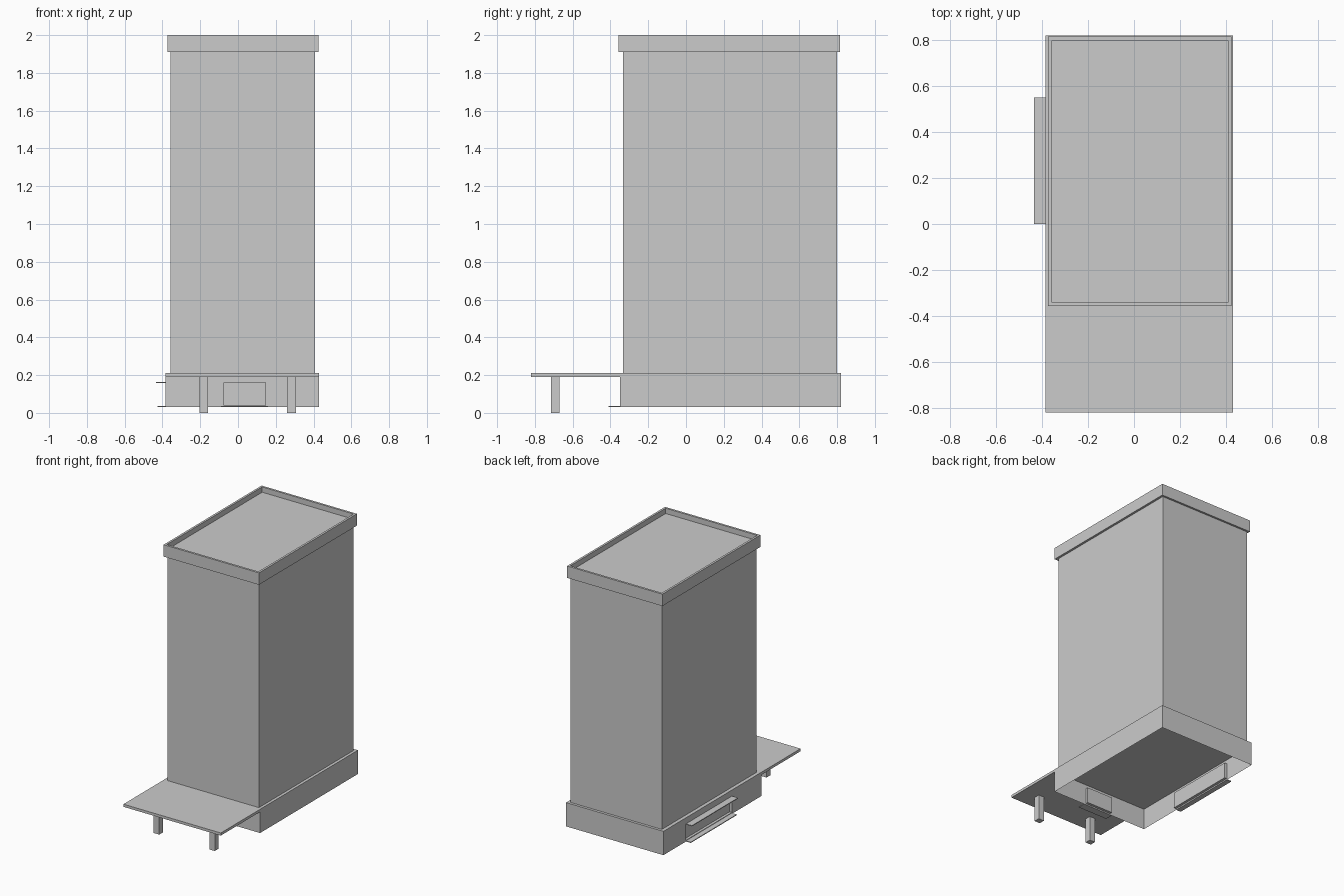
import bpy
import bmesh
from mathutils import Vector

if "Cube" in bpy.data.objects:
    bpy.data.objects.remove(bpy.data.objects["Cube"], do_unlink=True)

# Single flat grey
grey = bpy.data.materials.new("plain grey")
grey.use_nodes = True
colour = (0.6, 0.6, 0.6, 1)
grey.diffuse_color = colour
grey.node_tree.nodes["Principled BSDF"].inputs["Base Color"].default_value = colour


def box_bmesh(low, high):
    low, high = Vector(low), Vector(high)
    bm = bmesh.new()
    bmesh.ops.create_cube(bm, size=1)
    for v in bm.verts:
        v.co = [(a + b) / 2 + c * (b - a) for a, b, c in zip(low, high, v.co)]
    bm.normal_update()
    return bm


def finish(name, bm):
    mesh = bpy.data.meshes.new(name)
    bm.to_mesh(mesh)
    bm.free()
    mesh.materials.append(grey)
    obj = bpy.data.objects.new(name, mesh)
    bpy.context.collection.objects.link(obj)
    return obj


def box(name, low, high):
    return finish(name, box_bmesh(low, high))


def face_towards(bm, direction):
    return [f for f in bm.faces if f.normal.dot(Vector(direction)) > 0.9]


def recess(bm, direction, axis, start, end, bottom, top, depth):
    """Cut a rectangular opening into one wall and push it inwards."""
    for along, value in ((axis, start), (axis, end), (2, bottom), (2, top)):
        normal, point = Vector(), Vector()
        normal[along], point[along] = 1, value
        faces = face_towards(bm, direction)
        geom = set(faces)
        for f in faces:
            geom.update(f.edges)
            geom.update(f.verts)
        bmesh.ops.bisect_plane(bm, geom=list(geom), plane_co=point, plane_no=normal)
        bm.normal_update()
    for f in face_towards(bm, direction):
        c = f.calc_center_median()
        if start < c[axis] < end and bottom < c.z < top:
            new = bmesh.ops.extrude_discrete_faces(bm, faces=[f])["faces"][0]
            bmesh.ops.translate(bm, verts=new.verts, vec=-depth * Vector(direction))
            break
    bm.normal_update()


# Ground floor, hollow and open underneath, with two recessed entrances
bm = box_bmesh((-0.385, -0.35, 0.03), (0.43, 0.82, 0.19))
bmesh.ops.delete(bm, geom=face_towards(bm, (0, 0, -1)), context='FACES_ONLY')
recess(bm, (0, -1, 0), 0, -0.075, 0.145, 0.04, 0.16, 0.02)
recess(bm, (-1, 0, 0), 1, 0.0, 0.55, 0.04, 0.16, 0.02)
finish("ground_floor", bm)

# Slab that runs forward as the entrance canopy
box("canopy_slab", (-0.385, -0.82, 0.19), (0.43, 0.82, 0.21))
for side, x in (("right", -0.205), ("left", 0.26)):
    box(side + "_canopy_post", (x, -0.715, 0), (x + 0.046, -0.67, 0.19))

# Entrance steps and side awning
box("front_step", (-0.09, -0.41, 0.03), (0.16, -0.35, 0.036))
box("side_step", (-0.425, 0, 0.03), (-0.385, 0.55, 0.036))
box("side_awning", (-0.435, 0, 0.158), (-0.385, 0.55, 0.164))

# Tower
box("tower", (-0.358, -0.333, 0.21), (0.408, 0.8, 1.91))

# Parapet with sunken roof
bm = box_bmesh((-0.373, -0.357, 1.91), (0.425, 0.815, 2))
roof = face_towards(bm, (0, 0, 1))
bmesh.ops.inset_region(bm, faces=roof, thickness=0.023)
roof = bmesh.ops.extrude_discrete_faces(bm, faces=roof)["faces"]
bmesh.ops.translate(bm, verts=roof[0].verts, vec=(0, 0, -0.04))
finish("parapet", bm)
